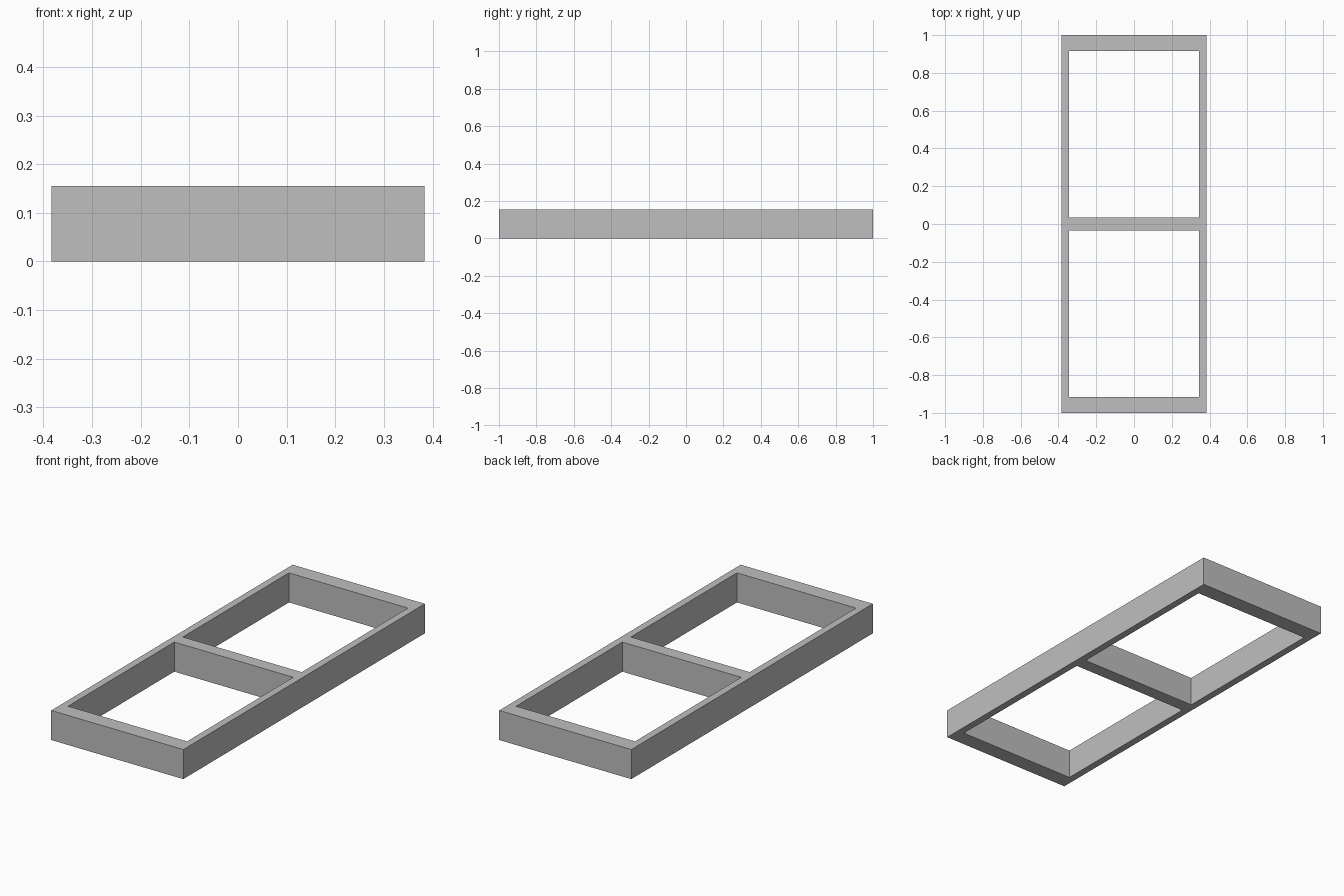
import bpy
import bmesh

cube = bpy.data.objects.get("Cube")
if cube:
    bpy.data.objects.remove(cube, do_unlink=True)

HEIGHT = 0.155
# Plan lines: outer edges, rail insides, and the crossbar
XS = [-0.383, -0.345, 0.345, 0.383]
YS = [-1.0, -0.915, -0.035, 0.035, 0.915, 1.0]
OPENINGS = {(1, 1), (1, 3)}

grey = bpy.data.materials.new("grey")
grey.use_nodes = True
grey.diffuse_color = (0.52, 0.52, 0.52, 1)
grey.node_tree.nodes["Principled BSDF"].inputs["Base Color"].default_value = grey.diffuse_color

# Flat frame plan with two openings
bm = bmesh.new()
grid = [[bm.verts.new((x, y, 0)) for y in YS] for x in XS]
for i in range(len(XS) - 1):
    for j in range(len(YS) - 1):
        if (i, j) not in OPENINGS:
            bm.faces.new((grid[i][j], grid[i + 1][j], grid[i + 1][j + 1], grid[i][j + 1]))

# Raise the plan into one solid frame
raised = bmesh.ops.extrude_face_region(bm, geom=bm.faces[:], use_keep_orig=True)["geom"]
top = [v for v in raised if isinstance(v, bmesh.types.BMVert)]
bmesh.ops.translate(bm, verts=top, vec=(0, 0, HEIGHT))
bmesh.ops.recalc_face_normals(bm, faces=bm.faces[:])

mesh = bpy.data.meshes.new("divided_frame")
bm.to_mesh(mesh)
bm.free()
mesh.materials.append(grey)
frame = bpy.data.objects.new("divided_frame", mesh)
bpy.context.collection.objects.link(frame)
